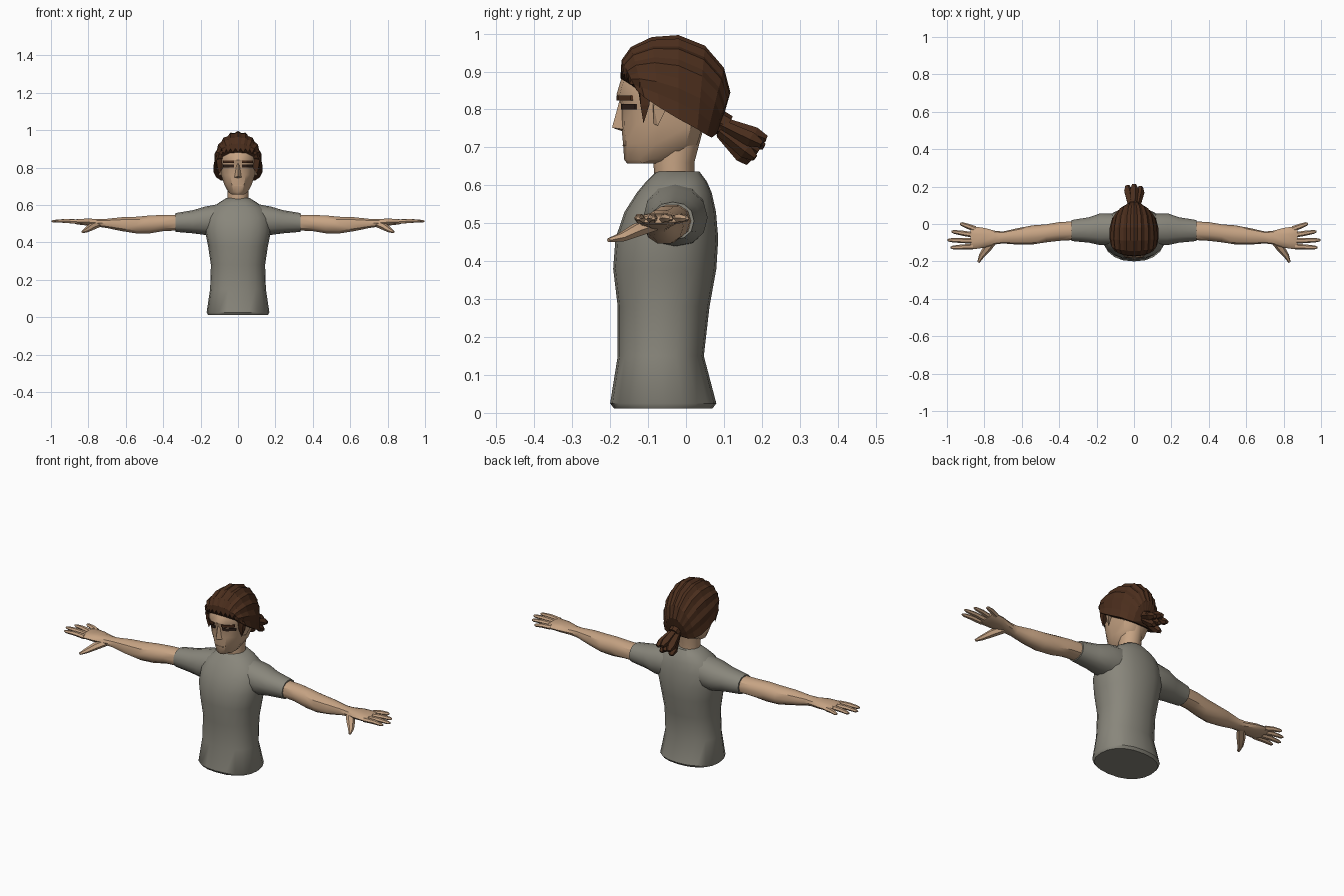
import bpy
import bmesh
import math
from mathutils import Vector

if "Cube" in bpy.data.objects:
    bpy.data.objects.remove(bpy.data.objects["Cube"], do_unlink=True)


def material(name, r, g, b):
    mat = bpy.data.materials.new(name)
    mat.use_nodes = True
    mat.diffuse_color = (r, g, b, 1)
    node = next(n for n in mat.node_tree.nodes if n.type == "BSDF_PRINCIPLED")
    node.inputs["Base Color"].default_value = (r, g, b, 1)
    node.inputs["Roughness"].default_value = 0.8
    return mat


SKIN = material("skin", 0.57, 0.37, 0.23)
SHIRT = material("grey_shirt", 0.25, 0.24, 0.2)
HAIR = material("brown_hair", 0.07, 0.027, 0.012)
DARK = material("dark_eyes", 0.025, 0.013, 0.009)


def finish(name, bm, mat, angle):
    bmesh.ops.recalc_face_normals(bm, faces=bm.faces)
    mesh = bpy.data.meshes.new(name)
    bm.to_mesh(mesh)
    bm.free()
    mesh.materials.append(mat)
    obj = bpy.data.objects.new(name, mesh)
    bpy.context.collection.objects.link(obj)
    if angle:
        for other in bpy.context.selected_objects:
            other.select_set(False)
        obj.select_set(True)
        bpy.context.view_layer.objects.active = obj
        bpy.ops.object.shade_smooth_by_angle(angle=math.radians(angle))
    return obj


def loft(name, rings, mat, angle=40):
    """Skin closed rings of equal point count and cap both ends."""
    bm = bmesh.new()
    loops = [[bm.verts.new(p) for p in ring] for ring in rings]
    n = len(loops[0])
    for a, b in zip(loops, loops[1:]):
        for i in range(n):
            j = (i + 1) % n
            bm.faces.new((a[i], a[j], b[j], b[i]))
    bm.faces.new(loops[0][::-1])
    bm.faces.new(loops[-1])
    return finish(name, bm, mat, angle)


def hull(name, points, mat):
    bm = bmesh.new()
    for p in points:
        bm.verts.new(p)
    res = bmesh.ops.convex_hull(bm, input=bm.verts)
    loose = set(res["geom_interior"]) | set(res["geom_unused"])
    bmesh.ops.delete(bm, geom=[v for v in loose if isinstance(v, bmesh.types.BMVert)],
                     context="VERTS")
    return finish(name, bm, mat, None)


def oval(n, centre, u, v, power=1.0):
    def shape(t):
        return math.copysign(abs(t) ** power, t)
    c, u, v = Vector(centre), Vector(u), Vector(v)
    return [c + u * shape(math.cos(2 * math.pi * i / n))
            + v * shape(math.sin(2 * math.pi * i / n)) for i in range(n)]


def tube(name, path, radii, mat, n=6, flat=1.0, angle=40):
    """Tapered tube through a few points; flat squashes it along its upright axis."""
    path = [Vector(p) for p in path]
    axis = (path[-1] - path[0]).normalized()
    side = axis.cross(Vector((0, 0, 1))).normalized()
    up = side.cross(axis)
    return loft(name, [oval(n, p, side * r, up * r * flat)
                       for p, r in zip(path, radii)], mat, angle)


# Shirt body: height, front, back, half width
body = [(0.012, -0.19, 0.07, 0.16), (0.025, -0.2, 0.08, 0.168),
        (0.15, -0.18, 0.047, 0.149), (0.28, -0.18, 0.062, 0.145),
        (0.38, -0.192, 0.08, 0.16), (0.46, -0.186, 0.085, 0.176),
        (0.53, -0.162, 0.079, 0.172), (0.58, -0.13, 0.068, 0.145),
        (0.61, -0.105, 0.055, 0.105), (0.637, -0.078, 0.035, 0.062)]
loft("shirt_body", [oval(20, (0, (f + b) / 2, z), (w, 0, 0), (0, (b - f) / 2, 0), 0.88)
                    for z, f, b, w in body], SHIRT, 45)

# Neck
loft("neck", [oval(12, (0, y, z), (0.056, 0, 0), (0, r, 0))
              for z, y, r in [(0.6, -0.03, 0.052), (0.66, -0.032, 0.054),
                              (0.75, -0.02, 0.066)]], SKIN)

# Head: height, front, back, half width
skull = [(0.657, -0.155, -0.07, 0.036), (0.668, -0.163, -0.01, 0.052),
         (0.71, -0.166, 0.03, 0.074), (0.76, -0.171, 0.045, 0.09),
         (0.81, -0.17, 0.055, 0.097), (0.84, -0.183, 0.06, 0.1),
         (0.9, -0.165, 0.06, 0.1), (0.94, -0.122, 0.04, 0.073)]


def head_ring(z, f, b, w):
    half = [(0.45 * w, f + 0.008), (0.8 * w, f + 0.04), (w, f + (b - f) * 0.45),
            (0.85 * w, b - 0.03), (0.4 * w, b)]
    return ([Vector((0, f, z))] + [Vector((x, y, z)) for x, y in half]
            + [Vector((-x, y, z)) for x, y in reversed(half)])


loft("head", [head_ring(*row) for row in skull], SKIN, 35)
hull("nose", [(0, -0.175, 0.825), (0, -0.195, 0.752), (0, -0.16, 0.74),
              (0.02, -0.165, 0.748), (-0.02, -0.165, 0.748),
              (0.008, -0.165, 0.825), (-0.008, -0.165, 0.825)], SKIN)
hull("mouth", [(x, y, z) for x in (-0.022, 0.022) for y in (-0.167, -0.16)
               for z in (0.703, 0.706)], SKIN)

# Swept-back hair: lower edge (y, z), upper edge (y, z), half width
locks = [(-0.135, 0.868, -0.173, 0.892, 0.092), (-0.13, 0.85, -0.17, 0.93, 0.108),
         (-0.11, 0.832, -0.145, 0.965, 0.125), (-0.07, 0.805, -0.09, 0.991, 0.132),
         (-0.02, 0.775, -0.02, 0.996, 0.13), (0.03, 0.748, 0.05, 0.968, 0.117),
         (0.055, 0.732, 0.1, 0.91, 0.093), (0.068, 0.726, 0.117, 0.845, 0.064),
         (0.08, 0.735, 0.1, 0.785, 0.028)]
STRANDS = 20
hair_rings = []
for row, (by, bz, ty, tz, w) in enumerate(locks):
    ring = []
    for i in range(STRANDS + 1):
        a = math.pi * i / STRANDS
        k = 0.955 if i % 2 else 1.0
        rise = math.sin(a) ** 0.85 if 0 < i < STRANDS else 0
        jag = 0 if row else (0.012 if i % 2 else -0.01)
        ring.append(Vector((w * math.cos(a) * k, by + (ty - by) * rise * k,
                            bz + (tz - bz) * rise * k + jag)))
    hair_rings.append(ring)
loft("swept_hair", hair_rings, HAIR, None)

# Ponytail: a tie and a fan of uneven locks
tube("hair_tie", [(0, 0.07, 0.775), (0, 0.11, 0.755)], [0.034, 0.03], HAIR, 8, 1, None)
tails = [(0, 0.212, 0.722), (0.036, 0.2, 0.708), (-0.036, 0.205, 0.702),
         (0.026, 0.182, 0.672), (-0.024, 0.165, 0.66), (0, 0.19, 0.688)]
for i, (x, y, z) in enumerate(tails):
    root = Vector((x * 0.4, 0.09, 0.752 + (z - 0.69) * 0.5))
    tip = Vector((x, y, z))
    tube(f"ponytail_lock_{i + 1}", [root, root.lerp(tip, 0.75), tip],
         [0.018, 0.026, 0.012], HAIR, 5, 0.8, None)

# Arms along x: x, y, z, half depth, half height
sleeve = [(0.1, -0.028, 0.52, 0.082, 0.085), (0.18, -0.028, 0.515, 0.085, 0.075),
          (0.24, -0.032, 0.51, 0.068, 0.062), (0.335, -0.035, 0.506, 0.056, 0.05)]
arm = [(0.31, -0.035, 0.506, 0.05, 0.044), (0.4, -0.04, 0.503, 0.05, 0.045),
       (0.47, -0.05, 0.496, 0.048, 0.05), (0.54, -0.058, 0.492, 0.051, 0.047),
       (0.62, -0.066, 0.497, 0.044, 0.039), (0.7, -0.072, 0.501, 0.032, 0.026),
       (0.74, -0.073, 0.503, 0.036, 0.022), (0.8, -0.074, 0.508, 0.053, 0.02),
       (0.86, -0.074, 0.51, 0.061, 0.015), (0.875, -0.074, 0.51, 0.057, 0.01)]
fingers = {"little": (0.85, -0.026, 0.93, 0.003), "ring": (0.86, -0.058, 0.975, -0.04),
           "middle": (0.865, -0.09, 0.997, -0.086), "index": (0.86, -0.12, 0.98, -0.126)}

for s, side in ((1, "left"), (-1, "right")):
    def limb(rows, n):
        return [oval(n, (s * x, y, z), (0, ry, 0), (0, 0, rz), 0.9)
                for x, y, z, ry, rz in rows]

    loft(side + "_sleeve", limb(sleeve, 12), SHIRT, 45)
    loft(side + "_arm", limb(arm, 10), SKIN, 40)

    # Fingers and thumb
    for finger, (x0, y0, x1, y1) in fingers.items():
        base, tip = Vector((s * x0, y0, 0.51)), Vector((s * x1, y1, 0.513))
        knuckle = base.lerp(tip, 0.5) + Vector((0, 0, 0.003))
        tube(f"{side}_{finger}_finger", [base, knuckle, base.lerp(tip, 0.9), tip],
             [0.015, 0.0135, 0.01, 0.005], SKIN, 6, 0.85)
    tube(side + "_thumb", [(s * 0.75, -0.085, 0.497), (s * 0.785, -0.13, 0.482),
                           (s * 0.815, -0.17, 0.463), (s * 0.832, -0.204, 0.455)],
         [0.022, 0.022, 0.015, 0.007], SKIN, 6, 0.85)

    # Eyes and brows follow the curve of the face
    def face_plate(name, front, low, high, mat):
        columns = [(0.022, 0.0), (0.045, 0.004), (0.081, 0.037)]
        hull(side + name, [(s * x, front + y + d, z) for x, y in columns
                           for d in (0.0, 0.006) for z in (low, high)], mat)

    face_plate("_eye", -0.172, 0.8, 0.815, DARK)
    face_plate("_eyebrow", -0.183, 0.824, 0.837, HAIR)

    # Ear and pointed sideburn
    hull(side + "_ear", [(s * x, y, z) for x, y, z in
                         [(0.088, -0.088, 0.825), (0.088, -0.085, 0.762),
                          (0.088, -0.05, 0.82), (0.118, -0.062, 0.822),
                          (0.117, -0.05, 0.805), (0.1, -0.074, 0.757),
                          (0.106, -0.086, 0.81)]], SKIN)
    hull(side + "_sideburn", [(s * x, y, z) for x, y, z in
                              [(0.08, -0.13, 0.88), (0.118, -0.122, 0.875),
                               (0.12, -0.092, 0.865), (0.085, -0.09, 0.865),
                               (0.112, -0.12, 0.81), (0.114, -0.097, 0.81),
                               (0.08, -0.11, 0.8), (0.102, -0.112, 0.763)]], HAIR)
